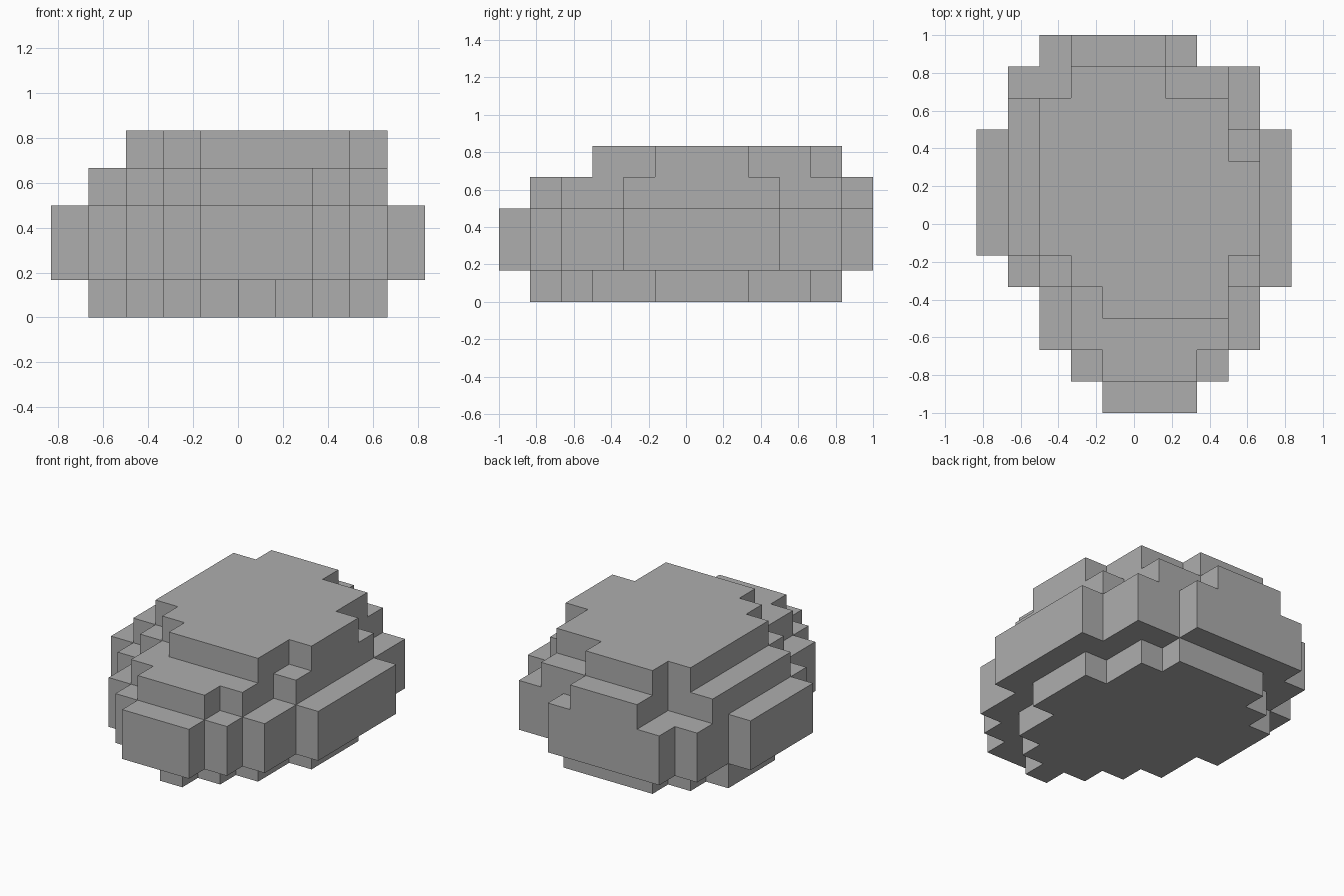
import bpy
import bmesh

CELL = 1 / 6  # size of one block step

cube = bpy.data.objects.get("Cube")
if cube:
    bpy.data.objects.remove(cube, do_unlink=True)

stone = bpy.data.materials.new("stone grey")
stone.use_nodes = True
grey = (0.42, 0.42, 0.42, 1)
stone.diffuse_color = grey
bsdf = next(n for n in stone.node_tree.nodes if n.type == "BSDF_PRINCIPLED")
bsdf.inputs["Base Color"].default_value = grey


def outline(start, bands):
    """Stepped loop around bands of (end y, left x, right x), front to back."""
    right, left = [], []
    y = start
    for end, x_left, x_right in bands:
        right += [(x_right, y), (x_right, end)]
        left += [(x_left, y), (x_left, end)]
        y = end
    loop = right + left[::-1]
    # drop points that repeat or lie on a straight run
    loop = list(dict.fromkeys(loop))
    corners = []
    for i, p in enumerate(loop):
        a, b = loop[i - 1], loop[(i + 1) % len(loop)]
        if not any(a[k] == p[k] == b[k] for k in (0, 1)):
            corners.append(p)
    return corners


def layer(name, bottom, top, start, bands):
    """Extrude a stepped outline into a closed slab."""
    bm = bmesh.new()
    verts = [bm.verts.new((x * CELL, y * CELL, bottom * CELL))
             for x, y in outline(start, bands)]
    base = bm.faces.new(verts)
    raised = bmesh.ops.extrude_face_region(bm, geom=[base], use_keep_orig=True)
    moved = [v for v in raised["geom"] if isinstance(v, bmesh.types.BMVert)]
    bmesh.ops.translate(bm, verts=moved, vec=(0, 0, (top - bottom) * CELL))
    bmesh.ops.recalc_face_normals(bm, faces=bm.faces)
    mesh = bpy.data.meshes.new(name)
    bm.to_mesh(mesh)
    bm.free()
    mesh.materials.append(stone)
    bpy.context.collection.objects.link(bpy.data.objects.new(name, mesh))


# Narrow foot of the boulder
layer("boulder_foot", 0, 1, -5, [
    (-4, 0, 1), (-3, -1, 2), (-2, -2, 3), (-1, -3, 3), (0, -3, 4),
    (2, -4, 4), (3, -4, 3), (4, -3, 3), (5, -2, 2)])

# Widest part
layer("boulder_belly", 1, 3, -6, [
    (-5, -1, 2), (-4, -2, 3), (-2, -3, 4), (-1, -4, 5),
    (3, -5, 5), (5, -4, 4), (6, -3, 2)])

# Ledge above the belly
layer("boulder_shoulder", 3, 4, -5, [
    (-4, -1, 2), (-2, -2, 3), (-1, -3, 4), (3, -4, 4),
    (4, -4, 3), (5, -2, 3), (6, -2, 1)])

# Flat cap
layer("boulder_cap", 4, 5, -3, [
    (-2, -1, 3), (-1, -2, 3), (2, -3, 4), (4, -3, 3), (5, -2, 1)])
